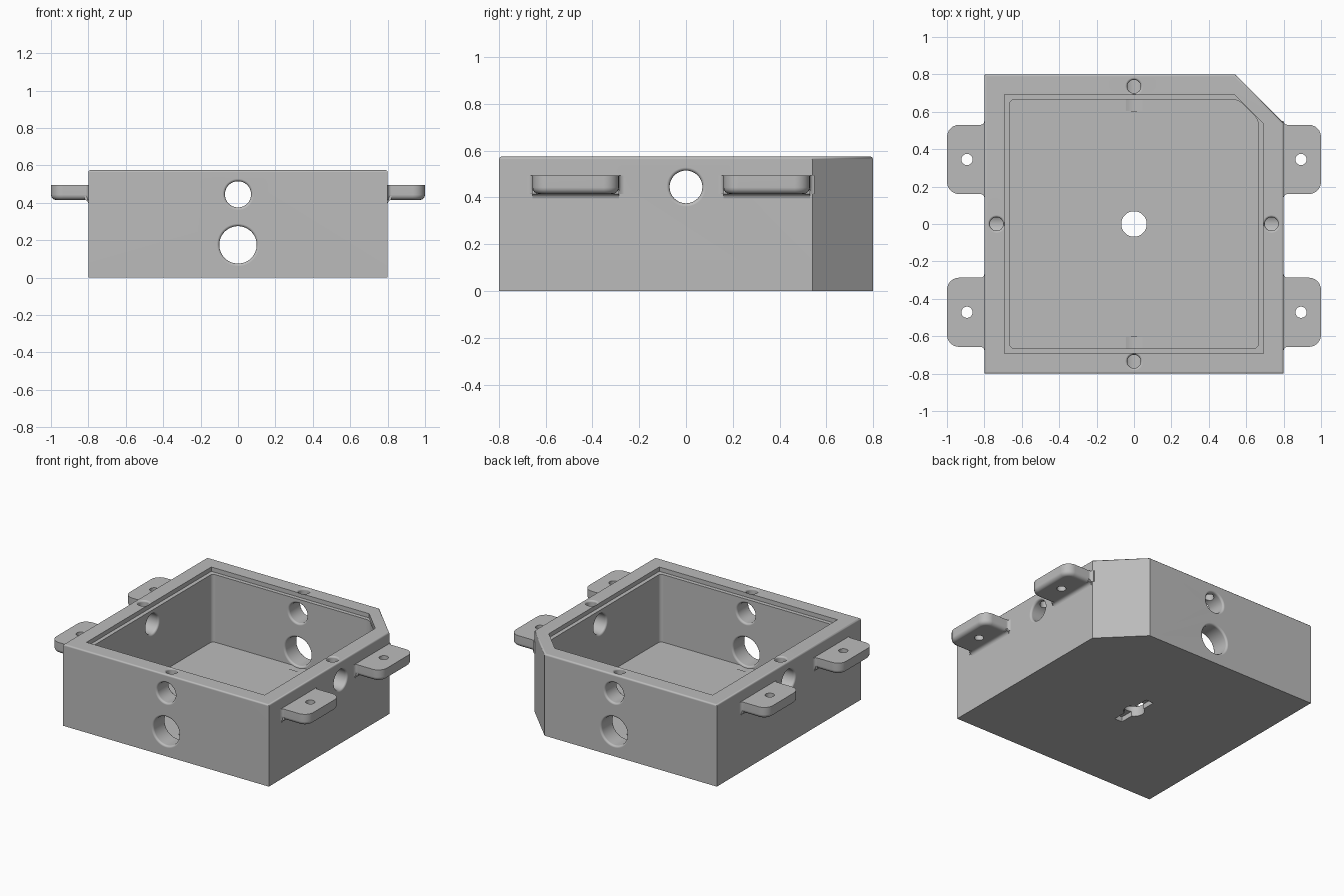
import bpy, bmesh, math
from mathutils import Vector

if "Cube" in bpy.data.objects:
    bpy.data.objects.remove(bpy.data.objects["Cube"])

grey = bpy.data.materials.new("plain grey")
grey.use_nodes = True
colour = (0.5, 0.5, 0.5, 1)
grey.diffuse_color = colour
grey.node_tree.nodes["Principled BSDF"].inputs["Base Color"].default_value = colour

TOP, HALF, FLOOR = 0.575, 0.8, 0.07
INNER = 0.665


def make(name, bm):
    bmesh.ops.recalc_face_normals(bm, faces=bm.faces)
    mesh = bpy.data.meshes.new(name)
    bm.to_mesh(mesh)
    bm.free()
    mesh.materials.append(grey)
    obj = bpy.data.objects.new(name, mesh)
    bpy.context.collection.objects.link(obj)
    return obj


def prism(bm, points, direction):
    """Extrude a flat outline and return its base and cap faces."""
    base = bm.faces.new([bm.verts.new(p) for p in points])
    ext = bmesh.ops.extrude_face_region(bm, geom=[base], use_keep_orig=True)
    verts = [g for g in ext["geom"] if isinstance(g, bmesh.types.BMVert)]
    bmesh.ops.translate(bm, verts=verts, vec=direction)
    cap = [g for g in ext["geom"] if isinstance(g, bmesh.types.BMFace)][0]
    return base, cap


def clipped_block(name, half, clip, z0, z1, corner=0, rim=0):
    """Square block with the back left corner cut off where x + y = clip."""
    bm = bmesh.new()
    outline = [(-half, -half), (half, -half), (half, clip - half),
               (clip - half, half), (-half, half)]
    prism(bm, [(x, y, z0) for x, y in outline], (0, 0, z1 - z0))
    if corner:
        edges = [e for e in bm.edges if abs(e.verts[0].co.z - e.verts[1].co.z) > 0.01]
        bmesh.ops.bevel(bm, geom=edges, offset=corner, segments=4, profile=0.5, affect='EDGES')
    if rim:
        edges = [e for e in bm.edges if all(v.co.z > z1 - 0.001 for v in e.verts)]
        bmesh.ops.bevel(bm, geom=edges, offset=rim, segments=3, profile=0.5, affect='EDGES')
    return make(name, bm)


def bore(start, inward, radius, depth, lip=0.0, inner_lip=False, segments=48):
    """Round cutter with softened lips where it meets the surface."""
    steps = [math.pi / 2 * i / 4 for i in range(5)]
    curve = [(radius + lip * (1 - math.sin(a)), lip * (1 - math.cos(a))) for a in steps]
    if not lip:
        curve = [(radius, 0)]
    profile = [(curve[0][0], -0.06)] + curve
    if inner_lip:
        profile += [(r, depth - t) for r, t in reversed(curve)]
        profile.append((curve[0][0], depth + 0.06))
    else:
        profile.append((radius, depth))
    bm = bmesh.new()
    rings = []
    for r, t in profile:
        rings.append([bm.verts.new((r * math.cos(i * math.tau / segments),
                                    r * math.sin(i * math.tau / segments), t))
                      for i in range(segments)])
    for a, b in zip(rings, rings[1:]):
        for i in range(segments):
            j = (i + 1) % segments
            bm.faces.new((a[i], a[j], b[j], b[i]))
    bm.faces.new(rings[0])
    bm.faces.new(rings[-1])
    turn = Vector(inward).to_track_quat('Z', 'Y')
    for v in bm.verts:
        v.co = turn @ v.co + Vector(start)
    return make("bore_cutter", bm)


def cut(obj, cutters):
    for c in cutters:
        mod = obj.modifiers.new("cut", 'BOOLEAN')
        mod.operation, mod.solver, mod.object = 'DIFFERENCE', 'EXACT', c


def finish(obj, cutters):
    """Bake the modifiers, drop the cutters and shade the result."""
    graph = bpy.context.evaluated_depsgraph_get()
    mesh = bpy.data.meshes.new_from_object(obj.evaluated_get(graph))
    obj.modifiers.clear()
    obj.data = mesh
    for c in cutters:
        bpy.data.objects.remove(c)
    bpy.ops.object.select_all(action='DESELECT')
    obj.select_set(True)
    bpy.context.view_layer.objects.active = obj
    bpy.ops.object.shade_smooth_by_angle(angle=math.radians(35))
    mod = obj.modifiers.new("flat_normals", 'WEIGHTED_NORMAL')
    mod.keep_sharp = True


# Enclosure body with a stepped cavity
box = clipped_block("enclosure_box", HALF, 1.34, 0, TOP, rim=0.012)
cutters = [clipped_block("cavity_cutter", INNER, 1.222, FLOOR, 0.8, corner=0.025),
           clipped_block("lid_ledge_cutter", 0.693, 1.228, TOP - 0.03, 0.8)]

# Cable holes through the walls and screw holes down through the rim
wall = HALF - INNER
for dx, dy in ((1, 0), (-1, 0), (0, 1), (0, -1)):
    inward = (-dx, -dy, 0)
    cutters.append(bore((dx * HALF, dy * HALF, 0.445), inward, 0.07, wall, 0.014, True))
    if dy:
        cutters.append(bore((0, dy * HALF, 0.175), inward, 0.1, wall, 0.014, True))
    cutters.append(bore((dx * 0.735, dy * 0.735, TOP), (0, 0, -1), 0.036, 0.125, 0.012))

# Hanging hole and blind slot in the floor
cutters.append(bore((0, 0, 0), (0, 0, 1), 0.068, 0.2))
bm = bmesh.new()
w, l = 0.03, 0.155
prism(bm, [(-w, -l, -0.1), (w, -l, -0.1), (w, l, -0.1), (-w, l, -0.1)], (0, 0, 0.135))
cutters.append(make("slot_cutter", bm))
cut(box, cutters)
finish(box, cutters)


def arc(cx, cy, r, a0, a1, n=6):
    return [(cx + r * math.cos(math.radians(a0 + (a1 - a0) * i / n)),
             cy + r * math.sin(math.radians(a0 + (a1 - a0) * i / n))) for i in range(n + 1)]


def mounting_tab(name, yc):
    """Pair of ears with round corners, a soft underside and flared roots."""
    z0, z1, hw, r, f = 0.415, 0.495, 0.185, 0.065, 0.02
    root = HALF - 0.03
    side = arc(HALF + f, hw + f, f, 180, 270, 4) + arc(1 - r, hw - r, r, 90, 0)
    outline = [(root, hw + f)] + side
    outline += [(x, -y) for x, y in reversed(outline)]
    bm = bmesh.new()
    base, _ = prism(bm, [(x, y + yc, z0) for x, y in outline], (0, 0, z1 - z0))
    edges = [e for e in base.edges if max(v.co.x for v in e.verts) > HALF + f / 2]
    bmesh.ops.bevel(bm, geom=edges, offset=0.028, segments=4, profile=0.5, affect='EDGES')
    tab = make(name, bm)
    hole = bore((0.893, yc, z1), (0, 0, -1), 0.03, 0.2, segments=32)
    cut(tab, [hole])
    tab.modifiers.new("mirror", 'MIRROR')
    finish(tab, [hole])

    # Fillet strip between the underside and the wall
    bm = bmesh.new()
    g = 0.02
    section = [(root, z0 + g), (HALF + g, z0 + g)]
    section += arc(HALF + g, z0 - g, g, 90, 180, 4) + [(root, z0 - g)]
    prism(bm, [(x, yc - hw, z) for x, z in section], (0, 2 * hw, 0))
    strip = make(name + "_fillet", bm)
    strip.modifiers.new("mirror", 'MIRROR')
    finish(strip, [])


mounting_tab("front_tabs", -0.472)
mounting_tab("back_tabs", 0.345)
